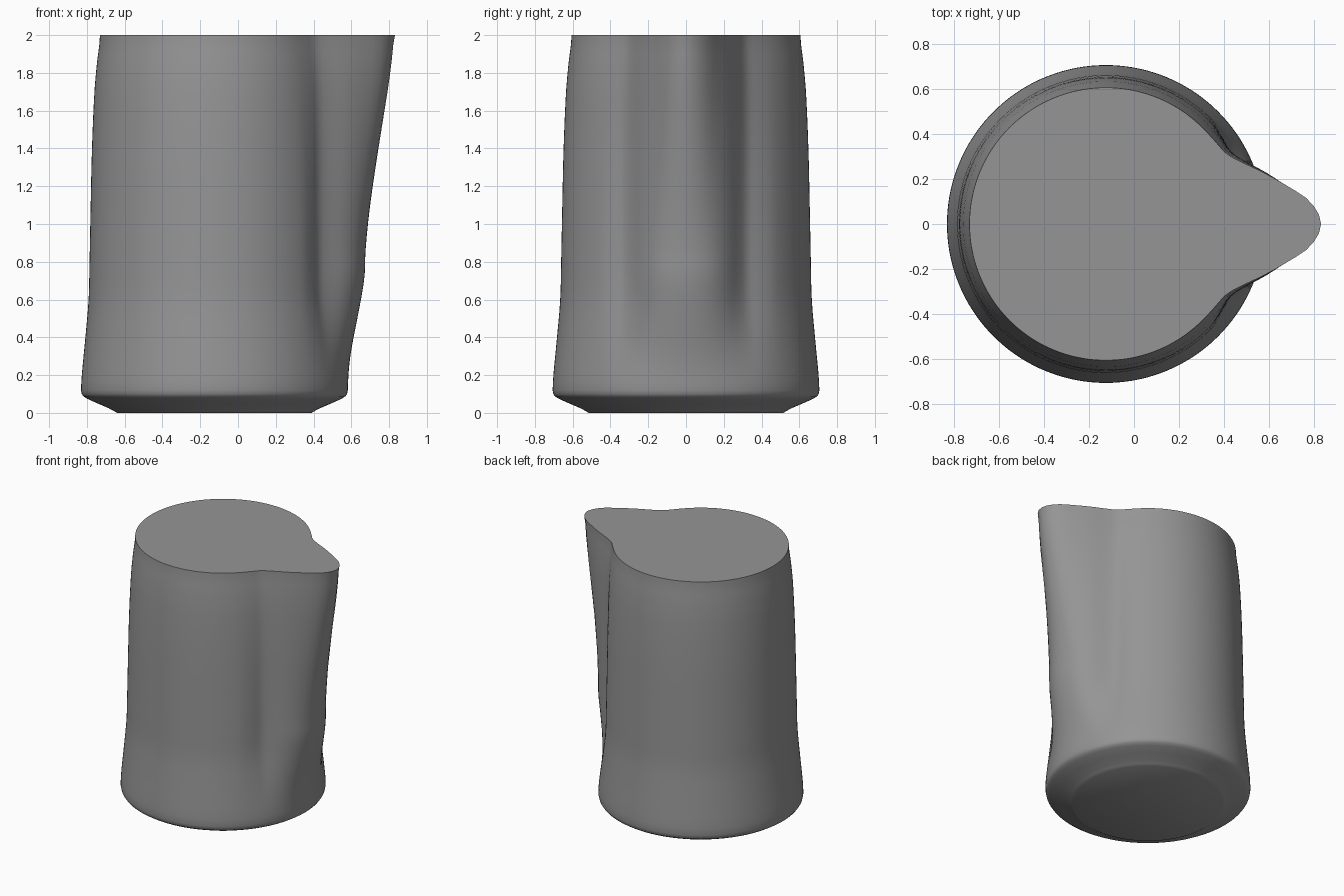
import bpy
import bmesh
import math

cube = bpy.data.objects.get("Cube")
if cube:
    bpy.data.objects.remove(cube, do_unlink=True)

SEGMENTS = 144
AXIS_X = -0.125  # round body sits off centre, the spout points to +x

# Body radius by height
WALL = [(0.12, 0.706), (0.2, 0.702), (0.4, 0.683), (0.6, 0.666), (0.8, 0.661),
        (1.0, 0.657), (1.4, 0.648), (1.7, 0.635), (1.85, 0.622), (2.0, 0.606)]
# Rounded foot: (height, radius)
FOOT = [(0.0, 0.515), (0.012, 0.535), (0.025, 0.56), (0.05, 0.618),
        (0.075, 0.674), (0.088, 0.694), (0.1, 0.702)]
# Spout bulge by angle from its ridge, at mid height and at the rim
MID_BULGE = [(0, 0.137), (6, 0.131), (12, 0.108), (18, 0.065),
             (24, 0.012), (30, -0.02), (36, -0.013), (46, 0)]
RIM_BULGE = [(0, 0.35), (6, 0.31), (12, 0.215), (18, 0.132),
             (24, 0.062), (30, 0.016), (36, 0.004), (46, 0)]


def smooth_curve(points, x):
    """Cubic interpolation through the points, level at both ends."""
    if x <= points[0][0]:
        return points[0][1]
    if x >= points[-1][0]:
        return points[-1][1]

    def slope(i):
        if i == 0 or i == len(points) - 1:
            return 0.0
        (xa, ya), (xb, yb) = points[i - 1], points[i + 1]
        return (yb - ya) / (xb - xa)

    i = max(k for k in range(len(points) - 1) if points[k][0] <= x)
    (x0, y0), (x1, y1) = points[i], points[i + 1]
    w = x1 - x0
    t = (x - x0) / w
    return (y0 * (1 + 2 * t) * (1 - t) ** 2 + y1 * t * t * (3 - 2 * t)
            + w * t * (1 - t) * (slope(i) * (1 - t) - slope(i + 1) * t))


def bulge(angle, z):
    """Spout swells from the foot, then narrows to a lip at the rim."""
    off = abs((angle + 180) % 360 - 180)
    grow = min(max((z - 0.1) / 0.7, 0), 1)
    grow = grow * grow * (3 - 2 * grow)
    lip = max((z - 0.8) / 1.2, 0) ** 1.35
    return (grow * (1 - lip) * smooth_curve(MID_BULGE, off)
            + lip * smooth_curve(RIM_BULGE, off))


# Pitcher body with spout, closed at rim and base
levels = FOOT + [(z, smooth_curve(WALL, z))
                 for z in (0.12 + 1.88 * k / 40 for k in range(41))]
bm = bmesh.new()
rings = []
for z, radius in levels:
    ring = []
    for k in range(SEGMENTS):
        angle = 360 * k / SEGMENTS
        r = radius + bulge(angle, z)
        a = math.radians(angle)
        ring.append(bm.verts.new((AXIS_X + r * math.cos(a), r * math.sin(a), z)))
    rings.append(ring)
for low, high in zip(rings, rings[1:]):
    for k in range(SEGMENTS):
        n = (k + 1) % SEGMENTS
        bm.faces.new((low[k], low[n], high[n], high[k]))
bm.faces.new(rings[-1])
bm.faces.new(rings[0][::-1])
mesh = bpy.data.meshes.new("pitcher_body")
bm.to_mesh(mesh)
bm.free()

body = bpy.data.objects.new("pitcher_body", mesh)
bpy.context.collection.objects.link(body)

# Plain grey material
grey = bpy.data.materials.new("plain_grey")
grey.use_nodes = True
colour = (0.3, 0.3, 0.3, 1)
grey.diffuse_color = colour
grey.node_tree.nodes["Principled BSDF"].inputs["Base Color"].default_value = colour
mesh.materials.append(grey)

# Smooth walls, crisp rim and base edges
bpy.ops.object.select_all(action='DESELECT')
body.select_set(True)
bpy.context.view_layer.objects.active = body
bpy.ops.object.shade_smooth_by_angle(angle=math.radians(32))
